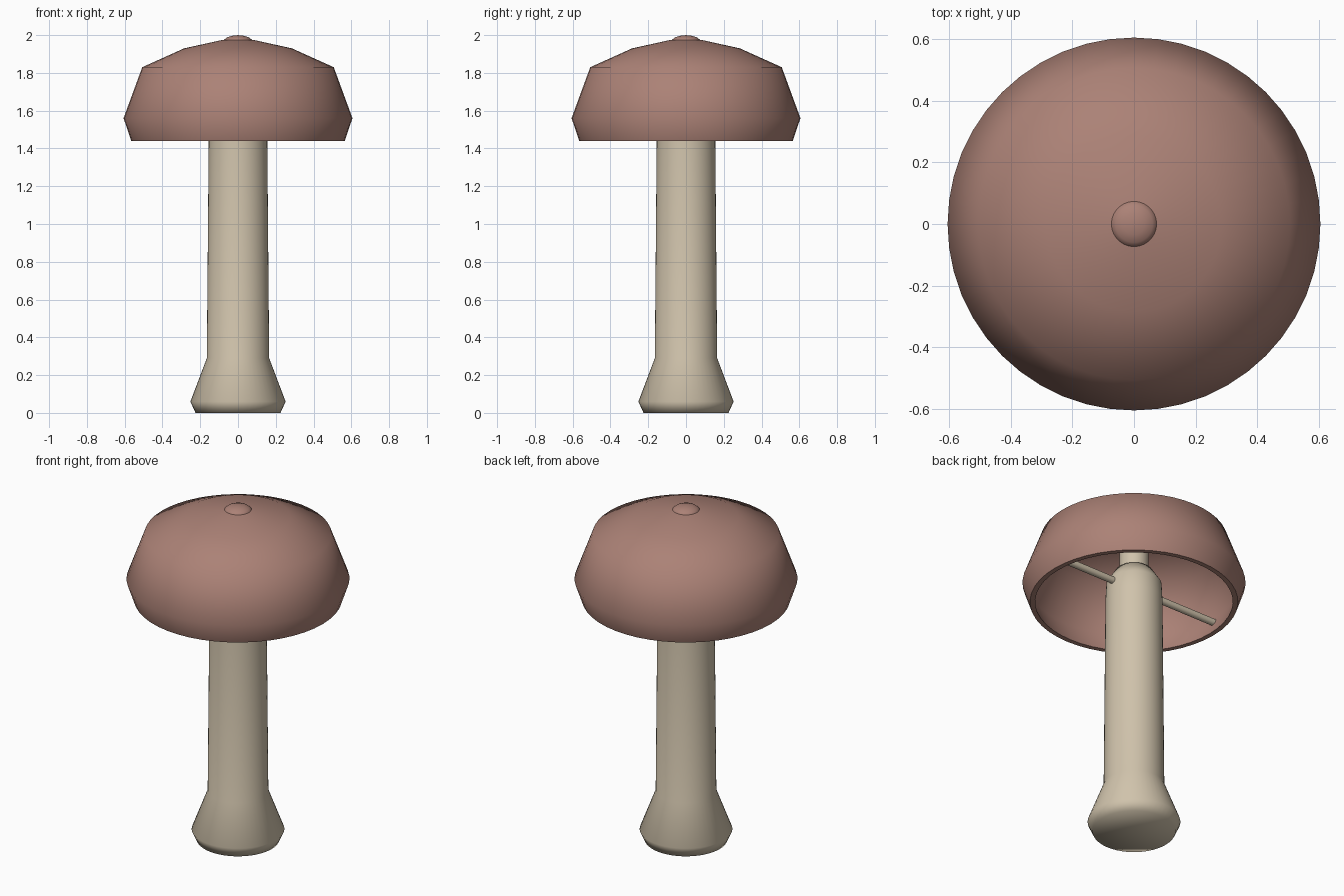
import bpy, bmesh, math

if "Cube" in bpy.data.objects:
    bpy.data.objects.remove(bpy.data.objects["Cube"])

SIDES = 48


def material(name, rgb):
    m = bpy.data.materials.new(name)
    m.diffuse_color = (*rgb, 1.0)
    m.use_nodes = True
    m.node_tree.nodes["Principled BSDF"].inputs["Base Color"].default_value = m.diffuse_color
    return m


shade_pink = material("dusty rose", (0.41, 0.222, 0.182))
stem_cream = material("warm cream", (0.63, 0.545, 0.41))


def finish(obj, mat, angle):
    obj.data.materials.append(mat)
    bpy.ops.object.select_all(action='DESELECT')
    obj.select_set(True)
    bpy.context.view_layer.objects.active = obj
    bpy.ops.object.shade_smooth_by_angle(angle=math.radians(angle))


def lathe(name, profile, mat, angle):
    """Spin an (r, z) profile about the z axis."""
    bm = bmesh.new()
    verts = [bm.verts.new((r, 0, z)) for r, z in profile]
    edges = [bm.edges.new(pair) for pair in zip(verts, verts[1:])]
    bmesh.ops.spin(bm, geom=verts + edges, cent=(0, 0, 0), axis=(0, 0, 1),
                   angle=math.tau, steps=SIDES, use_duplicate=False)
    bmesh.ops.remove_doubles(bm, verts=bm.verts, dist=0.0005)
    bmesh.ops.recalc_face_normals(bm, faces=bm.faces)
    mesh = bpy.data.meshes.new(name)
    bm.to_mesh(mesh)
    bm.free()
    obj = bpy.data.objects.new(name, mesh)
    bpy.context.collection.objects.link(obj)
    finish(obj, mat, angle)
    return obj


# Stem with flared foot, shoulder and narrow neck up into the shade
lathe("stem", [(0, 0), (0.225, 0), (0.252, 0.06), (0.165, 0.29),
               (0.155, 1.45), (0.15, 1.55), (0.10, 1.63), (0.08, 1.63),
               (0.08, 1.94), (0, 1.94)], stem_cream, 75)

# Hollow shade: outer wall up, inner wall back down to the rim
outer = [(0.565, 1.44), (0.606, 1.56), (0.507, 1.83), (0.285, 1.93),
         (0.08, 1.975), (0, 1.98)]
inner = [(0, 1.95), (0.08, 1.945), (0.275, 1.90), (0.485, 1.81),
         (0.577, 1.56), (0.537, 1.44)]
lathe("shade", outer + inner + outer[:1], shade_pink, 60)

# Small domed cap on top of the shade
lathe("finial", [(0, 1.955), (0.077, 1.96), (0.076, 1.973), (0.06, 1.987),
                 (0.035, 1.996), (0, 2.0)], shade_pink, 60)

# Cross rod through the stem that carries the shade
bpy.ops.mesh.primitive_cylinder_add(vertices=16, radius=0.02, depth=1.16,
                                    location=(0, 0, 1.52),
                                    rotation=(0, math.pi / 2, 0))
rod = bpy.context.object
rod.name = "cross_rod"
finish(rod, stem_cream, 40)
